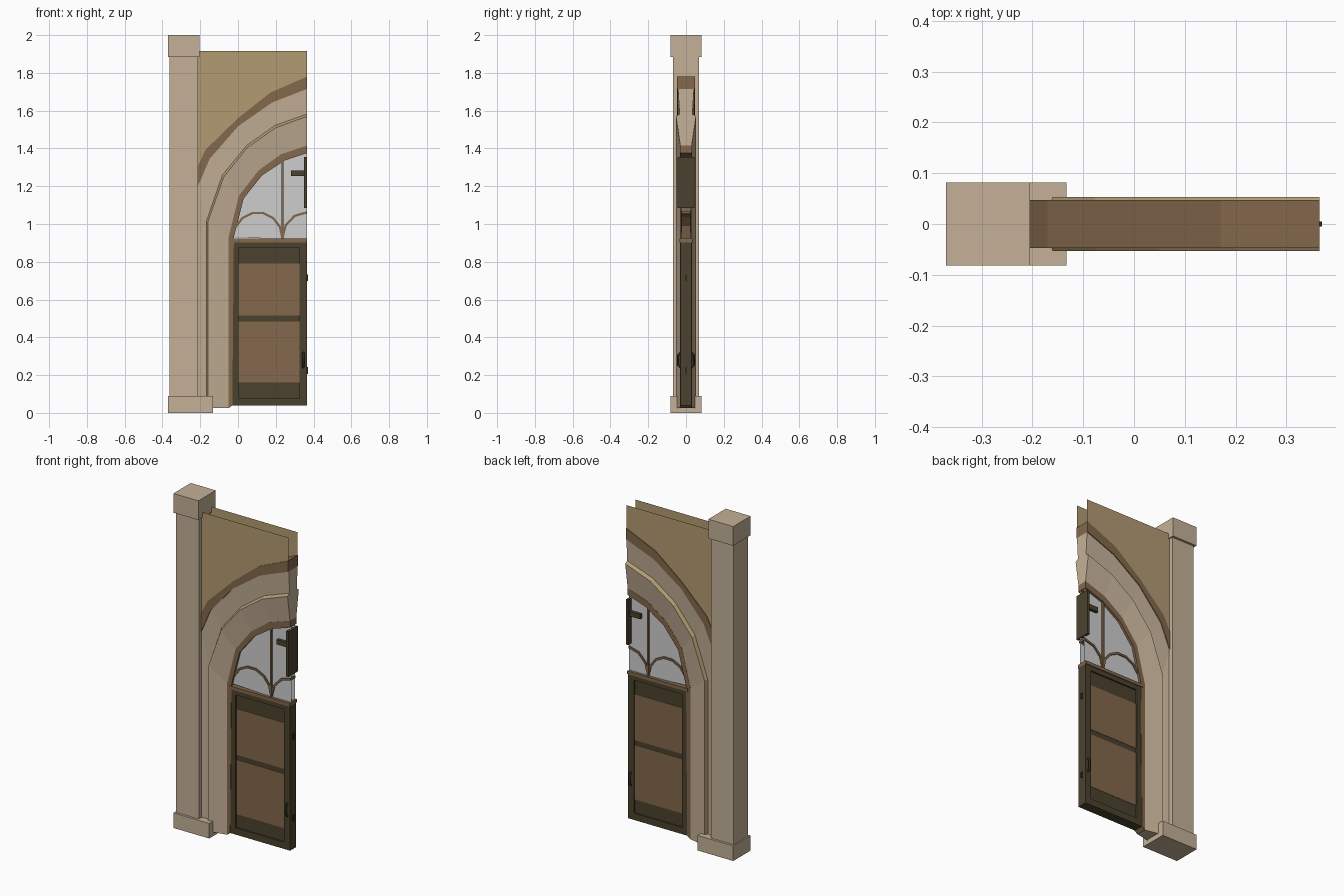
import bpy, bmesh, math

if "Cube" in bpy.data.objects:
    bpy.data.objects.remove(bpy.data.objects["Cube"])


def material(name, rgb):
    m = bpy.data.materials.new(name)
    lin = [((c / 255 + 0.055) / 1.055) ** 2.4 for c in rgb]
    m.diffuse_color = (*lin, 1)
    m.use_nodes = True
    m.node_tree.nodes["Principled BSDF"].inputs["Base Color"].default_value = m.diffuse_color
    return m


STONE = material("pale stone", (196, 176, 151))
PLASTER = material("tan plaster", (178, 155, 114))
WOOD = material("brown wood", (131, 104, 76))
OLIVE = material("dark olive paint", (75, 66, 46))
GLASS = material("pale glass", (206, 206, 206))
IRON = material("dark iron", (48, 42, 31))


def finish(name, bm, mats):
    bmesh.ops.recalc_face_normals(bm, faces=bm.faces)
    me = bpy.data.meshes.new(name)
    bm.to_mesh(me)
    bm.free()
    for m in mats:
        me.materials.append(m)
    ob = bpy.data.objects.new(name, me)
    bpy.context.collection.objects.link(ob)
    return ob


def box(name, x0, x1, y0, y1, z0, z1, mat):
    bm = bmesh.new()
    bmesh.ops.create_cube(bm, size=1)
    for v in bm.verts:
        v.co = ((x0 + x1) / 2 + v.co.x * (x1 - x0),
                (y0 + y1) / 2 + v.co.y * (y1 - y0),
                (z0 + z1) / 2 + v.co.z * (z1 - z0))
    return finish(name, bm, [mat])


def loft(name, sections, mats, accent=None):
    """Solid between (x,z) paths, each with its half depth y, mirrored in y.
    The strip after section number accent gets the second material."""
    bm = bmesh.new()
    n = len(sections)
    rings = []
    for i in range(len(sections[0][0])):
        front = [bm.verts.new((p[i][0], -y, p[i][1])) for p, y in sections]
        back = [bm.verts.new((p[i][0], y, p[i][1])) for p, y in reversed(sections)]
        rings.append(front + back)
    for a, b in zip(rings, rings[1:]):
        for k in range(2 * n):
            j = (k + 1) % (2 * n)
            f = bm.faces.new((a[k], a[j], b[j], b[k]))
            if accent is not None and k in (accent, 2 * n - 2 - accent):
                f.material_index = 1
    bm.faces.new(rings[0])
    bm.faces.new(rings[-1])
    return finish(name, bm, mats)


def sheet(name, outline, y, mat):
    bm = bmesh.new()
    bm.faces.new([bm.verts.new((x, y, z)) for x, z in outline])
    return finish(name, bm, [mat])


R = 0.365  # cut plane on the right

# Arch outlines, from the foot up to the cut plane
trim_out = [(-0.212, 1.31), (-0.17, 1.395), (0, 1.56), (0.17, 1.695), (R, 1.78)]
trim_in = [(-0.212, 1.20), (-0.15, 1.345), (0, 1.517), (0.18, 1.643), (R, 1.715)]
ledge_out = [(-0.168, 0.03), (-0.168, 1.013), (-0.083, 1.258), (0.045, 1.415),
             (0.196, 1.522), (R, 1.582)]
ledge_in = [(-0.16, 0.025), (-0.16, 1.01), (-0.075, 1.25), (0.05, 1.405),
            (0.2, 1.51), (R, 1.57)]
reveal = [(-0.05, 0.025), (-0.05, 0.93), (0.005, 1.15), (0.11, 1.285),
          (0.23, 1.37), (R, 1.415)]
opening = [(-0.03, 0.04), (-0.022, 0.93), (0.03, 1.135), (0.127, 1.257),
           (0.245, 1.335), (R, 1.375)]

# Pillar
box("pillar_base", -0.37, -0.133, -0.082, 0.082, 0, 0.09, STONE)
box("pillar_shaft", -0.362, -0.212, -0.068, 0.068, 0.09, 1.885, STONE)
box("pillar_cap", -0.37, -0.205, -0.082, 0.082, 1.885, 2.0, STONE)

# Stone arch with its ledge, curved trim and inner frame
loft("stone_arch", [([(-0.212, 0.03)] + trim_in, 0.042), (ledge_out, 0.034),
                    (ledge_in, 0.053), (reveal, 0.03)], [STONE, PLASTER], accent=1)
loft("arch_trim", [(trim_out, 0.047), (trim_in, 0.047)], [WOOD])
loft("door_frame", [(reveal, 0.031), (opening, 0.031)], [WOOD])

# Wall and fanlight sheets on both sides
for side, s in (("front", -1), ("back", 1)):
    sheet(f"wall_{side}", trim_out + [(R, 1.917), (-0.212, 1.917)], 0.043 * s, PLASTER)
    sheet(f"fanlight_glass_{side}", opening[1:] + [(R, 0.915)], 0.017 * s, GLASS)

# Fanlight bars
box("transom", -0.035, R, -0.034, 0.034, 0.903, 0.922, WOOD)
box("fanlight_post", 0.229, 0.241, -0.026, 0.026, 0.92, 1.335, WOOD)


def arc(cx, a0, a1, r, n):
    return [(cx + r * math.cos(math.radians(a0 + (a1 - a0) * i / n)),
             0.925 + 1.05 * r * math.sin(math.radians(a0 + (a1 - a0) * i / n)))
            for i in range(n + 1)]


for name, cx, a0, a1, n in (("left", 0.105, 155, 0, 6), ("right", R, 180, 90, 3)):
    loft(f"fanlight_arc_{name}", [(arc(cx, a0, a1, 0.136, n), 0.024),
                                  (arc(cx, a0, a1, 0.124, n), 0.024)], [WOOD])

# Door: stiles, rails, recessed core and wooden panels
for name, x0, x1 in (("left", -0.03, 0.005), ("right", 0.325, R)):
    box(f"door_stile_{name}", x0, x1, -0.029, 0.029, 0.04, 0.905, OLIVE)
for name, z0, z1 in (("bottom", 0.04, 0.08), ("top", 0.875, 0.905)):
    box(f"door_rail_{name}", 0.005, 0.325, -0.029, 0.029, z0, z1, OLIVE)
box("door_core", 0.005, 0.325, -0.02, 0.02, 0.08, 0.875, OLIVE)
for name, z0, z1 in (("lower", 0.16, 0.485), ("upper", 0.515, 0.79)):
    box(f"door_panel_{name}", 0.005, 0.325, -0.022, 0.022, z0, z1, WOOD)

# Handles on both sides
for side, s in (("front", -1), ("back", 1)):
    cu = bpy.data.curves.new(f"handle_{side}", 'CURVE')
    cu.dimensions = '3D'
    cu.bevel_depth = 0.007
    cu.bevel_resolution = 0
    cu.use_fill_caps = True
    sp = cu.splines.new('POLY')
    pts = [(0.026, 0.24), (0.041, 0.256), (0.041, 0.304), (0.026, 0.32)]
    sp.points.add(len(pts) - 1)
    for p, (y, z) in zip(sp.points, pts):
        p.co = (0.346, y * s, z, 1)
    cu.materials.append(IRON)
    bpy.context.collection.objects.link(bpy.data.objects.new(f"handle_{side}", cu))

# Latches on the door edge
for name, z in (("lower", 0.225), ("upper", 0.715)):
    box(f"latch_{name}", 0.355, 0.37, -0.005, 0.005, z - 0.018, z + 0.018, IRON)

# Hanging block and its side arm in the fanlight
box("hanging_block", 0.35, R, -0.046, 0.046, 1.085, 1.355, OLIVE)
box("block_arm", 0.28, 0.352, -0.034, 0.034, 1.253, 1.282, OLIVE)
